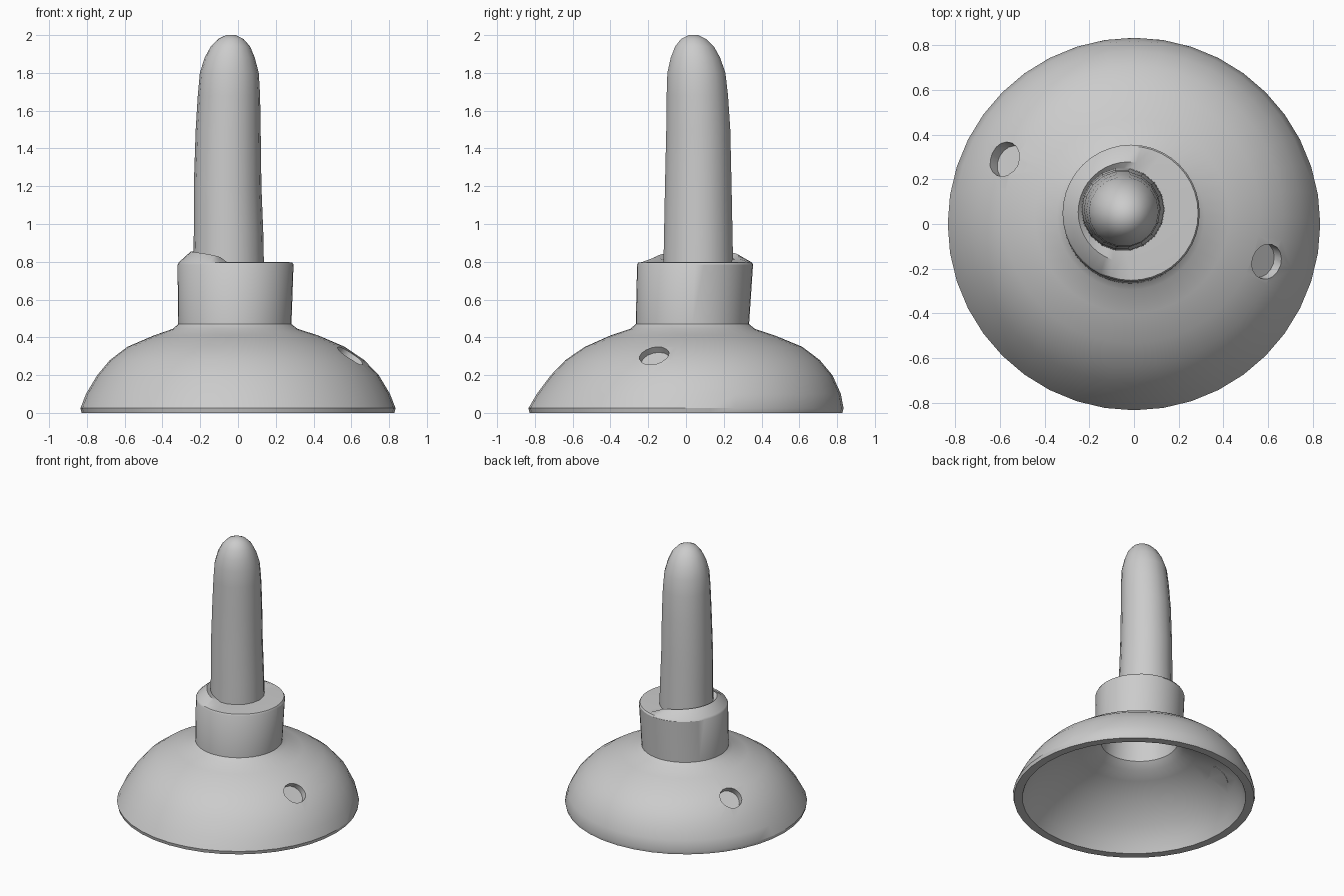
import bpy, bmesh
from math import sin, cos, pi, radians
from mathutils import Vector

if "Cube" in bpy.data.objects:
    bpy.data.objects.remove(bpy.data.objects["Cube"])


def loft(name, rings, segments, bump_ring=None):
    """Skin a stack of circles (cx, cy, z, r), capping both ends."""
    bm = bmesh.new()
    loops = []
    for i, (cx, cy, z, r) in enumerate(rings):
        loop = []
        for k in range(segments):
            a = 2 * pi * k / segments
            dz = 0.055 * max(0, cos(a - radians(168))) ** 0.35 if i == bump_ring else 0
            loop.append(bm.verts.new((cx + r * cos(a), cy + r * sin(a), z + dz)))
        loops.append(loop)
    for a, b in zip(loops, loops[1:]):
        for k in range(segments):
            n = (k + 1) % segments
            bm.faces.new((a[k], a[n], b[n], b[k]))
    bm.faces.new(loops[0])
    bm.faces.new(loops[-1])
    bmesh.ops.recalc_face_normals(bm, faces=bm.faces)
    mesh = bpy.data.meshes.new(name)
    bm.to_mesh(mesh)
    bm.free()
    obj = bpy.data.objects.new(name, mesh)
    bpy.context.collection.objects.link(obj)
    return obj


def activate(obj):
    bpy.ops.object.select_all(action='DESELECT')
    obj.select_set(True)
    bpy.context.view_layer.objects.active = obj


def combine(target, operation, centre, axis, start, end, radius):
    """Add or cut a cylinder running from start to end along the axis."""
    bpy.ops.mesh.primitive_cylinder_add(
        vertices=16, radius=radius, depth=end - start,
        location=centre + axis * (start + end) / 2,
        rotation=axis.to_track_quat('Z', 'Y').to_euler())
    tool = bpy.context.object
    tool.hide_render = True
    mod = target.modifiers.new("vent", 'BOOLEAN')
    mod.operation = operation
    mod.solver = 'EXACT'
    mod.object = tool
    activate(target)
    bpy.ops.object.modifier_apply(modifier=mod.name)
    bpy.data.objects.remove(tool, do_unlink=True)


# Hollow cup and collar: inside ceiling, down to the rim, up the outside
cup = loft("cup_and_collar", [
    (-0.015, 0.05, 0.68, 0.24),
    (-0.015, 0.04, 0.43, 0.265),
    (-0.015, 0.035, 0.385, 0.31),
    (-0.01, 0.035, 0.35, 0.40),
    (-0.01, 0.035, 0.28, 0.54),
    (0, 0.03, 0.16, 0.68),
    (0, 0.01, 0.07, 0.74),
    (0, 0, 0.0, 0.77),
    (0, 0, 0.0, 0.828),
    (0, 0, 0.025, 0.834),
    (0, 0.015, 0.10, 0.805),
    (0, 0.03, 0.20, 0.745),
    (-0.005, 0.035, 0.28, 0.673),
    (-0.01, 0.04, 0.35, 0.575),
    (-0.01, 0.035, 0.41, 0.435),
    (-0.015, 0.035, 0.445, 0.33),
    (-0.017, 0.034, 0.47, 0.30),
    (-0.013, 0.048, 0.785, 0.307),
    (-0.013, 0.048, 0.797, 0.300),
    (-0.025, 0.053, 0.80, 0.225),
    (-0.05, 0.065, 0.80, 0.15),
], 40, bump_ring=19)

# Two round pockets in the cup, each backed by a small boss inside the wall
for x, y, z in ((0.60, -0.17, 0.31), (-0.58, 0.29, 0.31)):
    centre = Vector((x, y, z))
    axis = (Vector((x, y, 0)).normalized() * 0.65 + Vector((0, 0, 0.76))).normalized()
    combine(cup, 'UNION', centre, axis, -0.085, -0.03, 0.088)
    combine(cup, 'DIFFERENCE', centre, axis, -0.055, 0.15, 0.08)

# Slightly tapered handle with a rounded tip
handle = loft("handle", [
    (-0.05, 0.065, 0.74, 0.188),
    (-0.05, 0.065, 0.95, 0.184),
    (-0.055, 0.065, 1.20, 0.179),
    (-0.052, 0.065, 1.50, 0.172),
    (-0.048, 0.06, 1.68, 0.165),
    (-0.046, 0.055, 1.80, 0.156),
    (-0.044, 0.05, 1.88, 0.133),
    (-0.04, 0.045, 1.94, 0.104),
    (-0.038, 0.04, 1.98, 0.067),
    (-0.038, 0.04, 2.00, 0.025),
], 18)

for obj in (cup, handle):
    activate(obj)
    bpy.ops.object.shade_smooth_by_angle(angle=radians(32))
